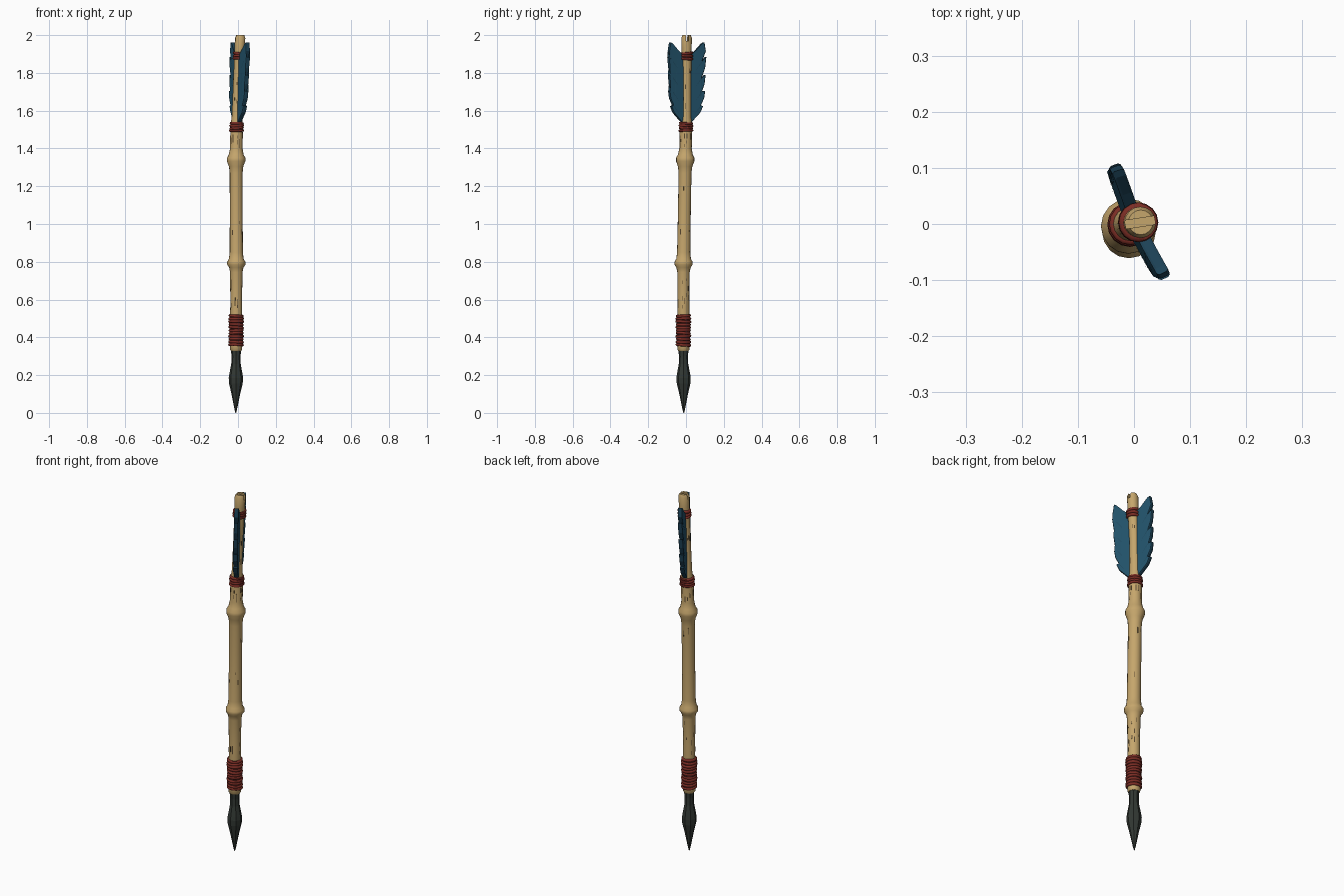
import bpy, bmesh, math, random
from mathutils import Vector, Matrix

if "Cube" in bpy.data.objects:
    bpy.data.objects.remove(bpy.data.objects["Cube"])

random.seed(4)

def mat(name, rgb):
    m = bpy.data.materials.new(name)
    m.diffuse_color = (*rgb, 1)
    m.use_nodes = True
    m.node_tree.nodes["Principled BSDF"].inputs["Base Color"].default_value = m.diffuse_color
    return m

BAMBOO = mat("bamboo tan", (0.56, 0.38, 0.15))
CRACK = mat("dark brown crack", (0.10, 0.065, 0.03))
RED = mat("red cord", (0.20, 0.026, 0.018))
DKRED = mat("dark red groove", (0.07, 0.012, 0.01))
BLUE = mat("blue feather", (0.016, 0.085, 0.145))
DKBLUE = mat("dark blue feather edge", (0.012, 0.055, 0.095))
IRON = mat("dark iron", (0.032, 0.040, 0.034))

# Slightly crooked centre line: (z, x, y)
PATH = [(0, -.012, -.012), (.43, -.010, -.014), (.8, -.009, -.013), (1.34, -.010, -.004),
        (1.52, -.007, 0), (1.7, -.003, .002), (1.88, .007, .003), (2, .012, .003)]

def centre(z):
    for (z0, x0, y0), (z1, x1, y1) in zip(PATH, PATH[1:]):
        if z <= z1:
            t = (z - z0) / (z1 - z0)
            return Vector((x0 + (x1 - x0) * t, y0 + (y1 - y0) * t, z))
    return Vector((x1, y1, z))

def finish(bm, name, mats, angle=None):
    bmesh.ops.recalc_face_normals(bm, faces=bm.faces)
    me = bpy.data.meshes.new(name)
    bm.to_mesh(me)
    bm.free()
    for m in mats:
        me.materials.append(m)
    ob = bpy.data.objects.new(name, me)
    bpy.context.collection.objects.link(ob)
    bpy.ops.object.select_all(action='DESELECT')
    ob.select_set(True)
    bpy.context.view_layer.objects.active = ob
    if angle:
        bpy.ops.object.shade_smooth_by_angle(angle=math.radians(angle))
    return ob

def turned(bm, profile, sides, tilt=0, phase=0):
    """Closed turned body following the centre line; profile is (z, radius)."""
    rings = []
    for z, r in profile:
        c = centre(z)
        rings.append([bm.verts.new(c + Vector((r * math.cos(a), r * math.sin(a),
                      tilt * math.cos(a + phase))))
                      for a in [2 * math.pi * i / sides for i in range(sides)]])
    for a, b in zip(rings, rings[1:]):
        for i in range(sides):
            j = (i + 1) % sides
            bm.faces.new((a[i], a[j], b[j], b[i]))
    bm.faces.new(rings[0])
    bm.faces.new(rings[-1])

# Bamboo shaft with two flared nodes
SHAFT = [(.328, .027), (.335, .032), (.36, .033), (.60, .031), (.745, .033), (.77, .038),
         (.785, .048), (.80, .048), (.815, .039), (.85, .035), (1.05, .034), (1.27, .034),
         (1.305, .038), (1.333, .049), (1.35, .049), (1.368, .039), (1.40, .033), (1.48, .033),
         (1.545, .030), (1.57, .027), (1.75, .025), (1.93, .027), (1.985, .028), (2.0, .022)]
bm = bmesh.new()
turned(bm, SHAFT, 16)
shaft = finish(bm, "bamboo_shaft", [BAMBOO, CRACK])

# String notch cut across the top
bm = bmesh.new()
bmesh.ops.create_cube(bm, size=1, matrix=Matrix.Translation((.012, .003, 2.0)) @
                      Matrix.Rotation(.15, 4, 'Z') @ Matrix.Diagonal((.2, .015, .06, 1)))
cutter = finish(bm, "notch_cutter", [BAMBOO])
cutter.hide_render = True
bpy.ops.object.select_all(action='DESELECT')
bpy.context.view_layer.objects.active = shaft
shaft.select_set(True)
mod = shaft.modifiers.new("notch", 'BOOLEAN')
mod.operation, mod.object, mod.solver = 'DIFFERENCE', cutter, 'EXACT'
bpy.ops.object.modifier_apply(modifier="notch")
bpy.data.objects.remove(cutter)
bpy.ops.object.shade_smooth_by_angle(angle=math.radians(40))

# Short dark cracks as thin plates along the grain
def radius(z):
    for (z0, r0), (z1, r1) in zip(SHAFT, SHAFT[1:]):
        if z <= z1:
            return r0 + (r1 - r0) * (z - z0) / (z1 - z0)
    return SHAFT[-1][1]

bm = bmesh.new()
for i in range(60):
    z = random.choice([random.uniform(.55, .73), random.uniform(.87, 1.25),
                       random.uniform(1.41, 1.47), random.uniform(1.58, 1.85)])
    a = (random.randrange(16) + .5) * math.pi / 8
    c, r = centre(z), radius(z) * math.cos(math.pi / 16)
    pos = c + Vector((math.cos(a), math.sin(a), 0)) * r
    bmesh.ops.create_cube(bm, size=1, matrix=Matrix.Translation(pos) @ Matrix.Rotation(a, 4, 'Z') @
                          Matrix.Diagonal((.002, random.uniform(.002, .005),
                                           random.uniform(.012, .035), 1)))
finish(bm, "shaft_cracks", [CRACK])

# Cord wraps: dark core with separate red coils
def wrap(name, z0, z1, r, coils):
    bm = bmesh.new()
    turned(bm, [(z0 + .003, r - .004), (z1 - .003, r - .004)], 16)
    core = len(bm.faces)
    h = (z1 - z0) / coils
    for i in range(coils):
        z, k = z0 + i * h, r + random.uniform(-.0015, .0015)
        turned(bm, [(z + .0005, k - .006), (z + .15 * h, k - .001), (z + .5 * h, k + .001),
                    (z + .85 * h, k - .001), (z + h - .0005, k - .006)], 16,
               random.uniform(.001, .003), random.uniform(0, 6))
    bm.faces.ensure_lookup_table()
    for f in bm.faces[:core]:
        f.material_index = 1
    finish(bm, name, [RED, DKRED], 50)

wrap("head_wrap", .352, .522, .040, 11)
wrap("lower_feather_wrap", 1.488, 1.54, .038, 4)
wrap("upper_feather_wrap", 1.868, 1.912, .033, 3)

# Iron arrowhead with socket
bm = bmesh.new()
turned(bm, [(0, .002), (.02, .007), (.10, .023), (.155, .036), (.185, .038), (.205, .035),
            (.26, .025), (.30, .024), (.335, .027)], 8)
finish(bm, "arrowhead", [IRON])

# Two toothed feathers
OUTLINE = [(.015, 1.53), (.035, 1.545), (.078, 1.59), (.094, 1.625), (.080, 1.627), (.099, 1.665),
           (.105, 1.705), (.086, 1.70), (.101, 1.74), (.107, 1.79), (.084, 1.772), (.104, 1.825),
           (.111, 1.885), (.086, 1.86), (.108, 1.915), (.100, 1.962), (.088, 1.955),
           (.055, 1.92), (.015, 1.885)]

def feather(name, angle, curl, thick=.022):
    bm = bmesh.new()
    out = Vector((math.cos(angle), math.sin(angle), 0))
    side = Vector((-out.y, out.x, 0))
    def ring(s, inset=0):
        vs = []
        for d, z in OUTLINE:
            c = centre(z) * .6
            c.z = z
            vs.append(bm.verts.new(c + out * (d - inset) + side * (s * thick / 2 + curl * (d / .1) ** 2)))
        return vs
    rings = [ring(-1, .003), ring(-.6), ring(.6), ring(1, .003)]
    n = len(OUTLINE)
    for a, b in zip(rings, rings[1:]):
        for i in range(n):
            j = (i + 1) % n
            bm.faces.new((a[i], a[j], b[j], b[i])).material_index = 1
    for r in (rings[0], rings[-1]):
        bmesh.ops.triangulate(bm, faces=[bm.faces.new(r)])
    # dark barb splits running inward from each notch, on both faces
    for k in (4, 7, 10, 13):
        d, z = OUTLINE[k]
        for s in (-1, 1):
            q = []
            for dd, zz in ((d, z + .003), (d, z - .002), (d - .04, z - .050)):
                c = centre(zz) * .6
                c.z = zz
                q.append(bm.verts.new(c + out * dd + side * (s * (thick / 2 + .002) + curl * (dd / .1) ** 2)))
            bm.faces.new(q).material_index = 1
    finish(bm, name, [BLUE, DKBLUE])

feather("back_feather", math.atan2(.100, -.034), .003)
feather("front_feather", math.atan2(-.097, .046), .003)
